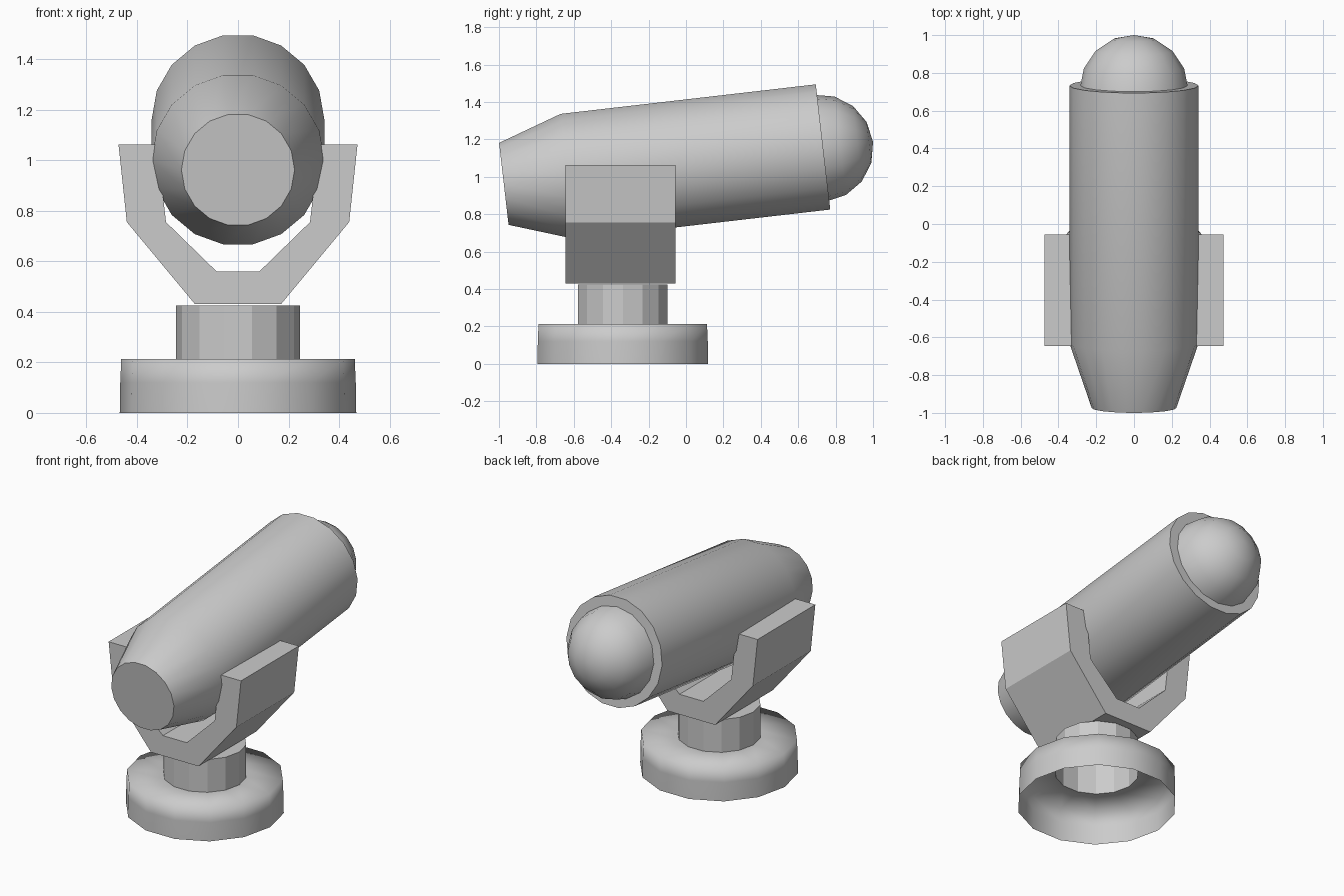
import bpy, bmesh
from math import sin, cos, pi, radians
from mathutils import Matrix, Vector

if "Cube" in bpy.data.objects:
    bpy.data.objects.remove(bpy.data.objects["Cube"])


def finish(name, bm, matrix=Matrix()):
    bmesh.ops.recalc_face_normals(bm, faces=bm.faces[:])
    mesh = bpy.data.meshes.new(name)
    bm.to_mesh(mesh)
    bm.free()
    obj = bpy.data.objects.new(name, mesh)
    obj.matrix_world = matrix
    bpy.context.collection.objects.link(obj)
    return obj


def lathe(name, profile, sides, matrix, smooth_until=99, caps=()):
    """Spin (radius, height) points round local z; radius 0 makes a pole."""
    bm = bmesh.new()
    rings = []
    for r, h in profile:
        n = sides if r > 0 else 1
        rings.append([bm.verts.new((r * cos(2 * pi * i / sides),
                                    r * sin(2 * pi * i / sides), h))
                      for i in range(n)])
    for k, (a, b) in enumerate(zip(rings, rings[1:])):
        for i in range(sides):
            j = (i + 1) % sides
            quad = [a[i], a[j], b[j], b[i]] if len(b) > 1 else [a[i], a[j], b[0]]
            bm.faces.new(quad).smooth = k < smooth_until
    for c in caps:
        bm.faces.new(rings[c])
    return finish(name, bm, matrix)


def smooth_by_angle(obj, angle):
    bpy.ops.object.select_all(action='DESELECT')
    obj.select_set(True)
    bpy.context.view_layer.objects.active = obj
    bpy.ops.object.shade_smooth_by_angle(angle=radians(angle))


MOUNT_Y = -0.338
TILT = radians(6.6)
tilt_rot = Matrix.Rotation(TILT - pi / 2, 4, 'X')   # local z becomes the barrel axis

# Hollow round foot, rising into a faceted pedestal
lathe("base", [(0.468, 0), (0.466, 0.12), (0.462, 0.213), (0.245, 0.213), (0.245, 0.425)],
      14, Matrix.Translation((0, MOUNT_Y, 0)), smooth_until=3, caps=(4,))

# Angular fork, half profile mirrored and extruded along y
half = [(0.17, 0.43), (0.44, 0.755), (0.473, 1.063), (0.32, 1.063), (0.285, 0.755), (0.085, 0.56)]
outline = half + [(-x, z) for x, z in reversed(half)]
bm = bmesh.new()
face = bm.faces.new([bm.verts.new((x, -0.645, z)) for x, z in outline])
ext = bmesh.ops.extrude_face_region(bm, geom=[face], use_keep_orig=True)
bmesh.ops.translate(bm, vec=(0, 0.59, 0),
                    verts=[v for v in ext["geom"] if isinstance(v, bmesh.types.BMVert)])
finish("cradle", bm)

# Tilted barrel with a tapered rear
rear = Vector((0, -0.974, 0.962))
barrel = lathe("barrel", [(0.224, 0), (0.342, 0.345), (0.342, 1.718)], 18,
               Matrix.Translation(rear) @ tilt_rot, caps=(0, 2))
smooth_by_angle(barrel, 40)

# Domed tip, seated inside the barrel mouth
R = 0.287
dome = [(R * cos(k * pi / 8), R * sin(k * pi / 8)) for k in range(4)] + [(0, R)]
lathe("dome_tip", dome, 16, Matrix.Translation((0, 0.715, 1.153)) @ tilt_rot)
